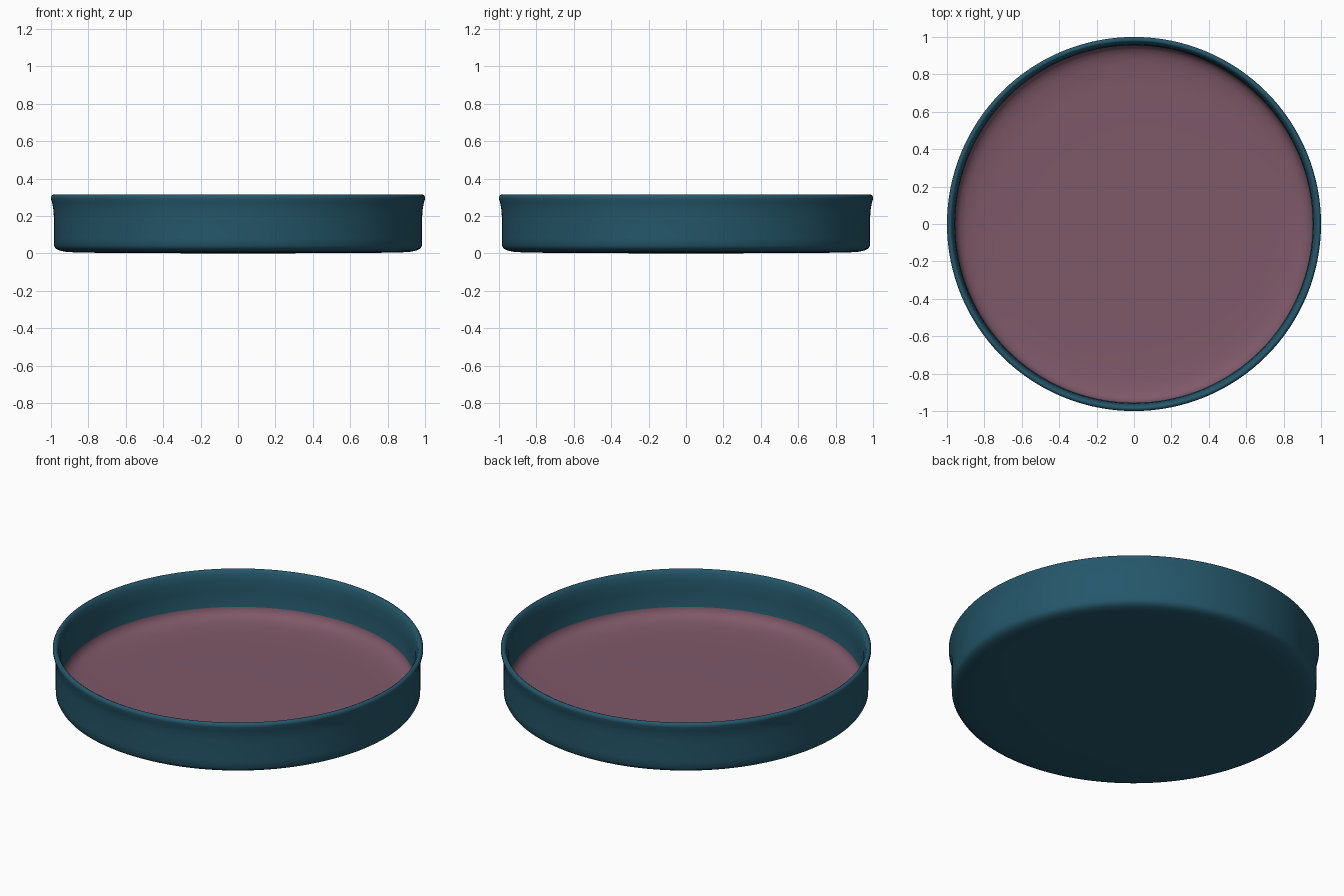
import bpy, bmesh, math

if "Cube" in bpy.data.objects:
    bpy.data.objects.remove(bpy.data.objects["Cube"])

def material(name, color):
    m = bpy.data.materials.new(name)
    m.diffuse_color = (*color, 1)
    m.use_nodes = True
    m.node_tree.nodes["Principled BSDF"].inputs["Base Color"].default_value = m.diffuse_color
    return m

def lathe(name, profile, mats, split_z, steps=128):
    """Spin an (r, z) profile; inner faces below split_z get the second material."""
    bm = bmesh.new()
    verts = [bm.verts.new((r, 0, z)) for r, z in profile]
    edges = [bm.edges.new(pair) for pair in zip(verts, verts[1:])]
    bmesh.ops.spin(bm, geom=verts + edges, axis=(0, 0, 1), cent=(0, 0, 0),
                   angle=math.tau, steps=steps)
    bmesh.ops.remove_doubles(bm, verts=bm.verts, dist=1e-5)
    bmesh.ops.recalc_face_normals(bm, faces=bm.faces)
    for f in bm.faces:
        f.smooth = True
        z = f.calc_center_median().z
        if z < split_z and f.normal.z > 0.02:
            f.material_index = 1
    mesh = bpy.data.meshes.new(name)
    bm.to_mesh(mesh)
    bm.free()
    for m in mats:
        mesh.materials.append(m)
    ob = bpy.data.objects.new(name, mesh)
    bpy.context.collection.objects.link(ob)
    return ob

teal = material("teal", (0.018, 0.095, 0.145))
mauve = material("mauve", (0.21, 0.098, 0.14))

# outer: base, rounded heel, wall, flared lip
outer = [
    (0, 0), (0.5, 0.001), (0.85, 0.004), (0.92, 0.008), (0.955, 0.015),
    (0.975, 0.026), (0.984, 0.042), (0.985, 0.08), (0.985, 0.2),
    (0.988, 0.24), (0.994, 0.27), (1.0, 0.292), (1.0, 0.302),
    (0.995, 0.31), (0.985, 0.315)]
# inner: lip, wall, rounded corner into the floor
inner = [
    (0.977, 0.311), (0.968, 0.295), (0.96, 0.26), (0.956, 0.2),
    (0.955, 0.1), (0.948, 0.078), (0.93, 0.06), (0.9, 0.047),
    (0.85, 0.038), (0.75, 0.033), (0.5, 0.031), (0, 0.03)]
lathe("tray", outer + inner, [teal, mauve], 0.1)
